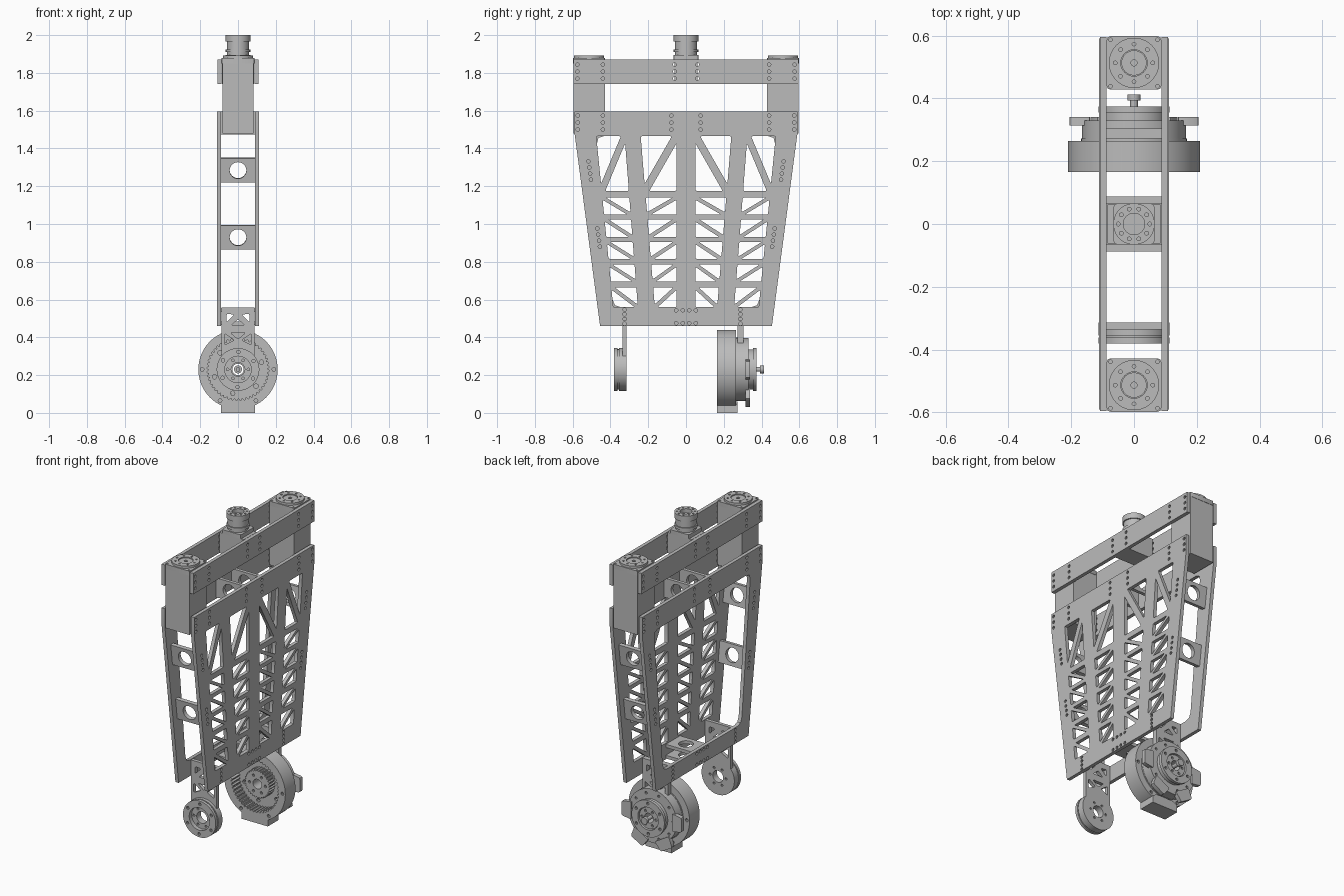
import bpy, bmesh, math
from mathutils import Matrix, Vector

if "Cube" in bpy.data.objects:
    bpy.data.objects.remove(bpy.data.objects["Cube"])

grey = bpy.data.materials.new("machined grey")
grey.use_nodes = True
COLOUR = (0.5, 0.5, 0.5, 1)
grey.diffuse_color = COLOUR
grey.node_tree.nodes["Principled BSDF"].inputs["Base Color"].default_value = COLOUR

# Sketch planes: x -> (y, z), y -> (x, z), z -> (x, y)
PLANES = {
    "x": Matrix(((0, 0, 1), (1, 0, 0), (0, 1, 0))),
    "y": Matrix(((1, 0, 0), (0, 0, -1), (0, 1, 0))),
    "z": Matrix.Identity(3),
}


def plate(name, plane, start, end, outlines, tilt=None):
    """Extrude closed outlines (nested ones are holes) from start to end."""
    curve = bpy.data.curves.new(name, "CURVE")
    curve.dimensions = "2D"
    curve.fill_mode = "BOTH"
    curve.extrude = abs(end - start) / 2
    for outline in outlines:
        spline = curve.splines.new("POLY")
        spline.points.add(len(outline) - 1)
        for point, (u, v) in zip(spline.points, outline):
            point.co = (u, v, 0, 1)
        spline.use_cyclic_u = True
    temp = bpy.data.objects.new(name + " sketch", curve)
    bpy.context.collection.objects.link(temp)
    graph = bpy.context.evaluated_depsgraph_get()
    mesh = bpy.data.meshes.new_from_object(temp.evaluated_get(graph))
    bpy.data.objects.remove(temp)
    axis = "xyz".index(plane)
    shift = Vector((0, 0, 0))
    shift[axis] = (start + end) / 2
    mesh.transform(Matrix.Translation(shift) @ PLANES[plane].to_4x4())
    if tilt:
        pivot, angle = tilt
        move = Matrix.Translation(pivot)
        mesh.transform(move @ Matrix.Rotation(angle, 4, "X") @ move.inverted())
    bm = bmesh.new()
    bm.from_mesh(mesh)
    bmesh.ops.remove_doubles(bm, verts=bm.verts, dist=1e-5)
    bmesh.ops.recalc_face_normals(bm, faces=bm.faces)
    for face in bm.faces:
        face.smooth = True
    bm.to_mesh(mesh)
    bm.free()
    mesh.set_sharp_from_angle(angle=math.radians(30))
    mesh.materials.clear()
    mesh.materials.append(grey)
    obj = bpy.data.objects.new(name, mesh)
    bpy.context.collection.objects.link(obj)
    return obj


def rect(u0, u1, v0, v1):
    return [(u0, v0), (u1, v0), (u1, v1), (u0, v1)]


def circle(u, v, r, n=48):
    return [(u + r * math.cos(math.tau * i / n), v + r * math.sin(math.tau * i / n)) for i in range(n)]


def bolt(u, v, r=0.0095):
    return circle(u, v, r, 10)


def bolt_ring(u, v, ring, count, r=0.008, turn=0.0):
    angles = [turn + math.tau * i / count for i in range(count)]
    return [bolt(u + ring * math.cos(a), v + ring * math.sin(a), r) for a in angles]


def gear(u, v, low, high, teeth):
    radii = (low, low, high, high)
    n = teeth * 4
    return [(u + radii[i % 4] * math.cos(math.tau * i / n),
             v + radii[i % 4] * math.sin(math.tau * i / n)) for i in range(n)]


def rounded(points, r=0.008):
    result = []
    for i, p in enumerate(points):
        p = Vector(p)
        a = p + (Vector(points[i - 1]) - p).normalized() * r
        b = p + (Vector(points[(i + 1) % len(points)]) - p).normalized() * r
        result += [tuple(a), tuple((a + b + 2 * p) / 4), tuple(b)]
    return result


def triangle(corner, p, q, gap=0.13):
    corner, p, q = Vector(corner), Vector(p), Vector(q)
    return rounded([corner, p.lerp(corner, gap), q.lerp(corner, gap)])


# Truss cut-outs of the left side panel
TOP, LOW = 1.465, 0.56
OUTER = (0.475, 0.385)
ROWS = [(1.175, TOP), (1.05, 1.14), (0.93, 1.025), (0.815, 0.905), (0.695, 0.785), (LOW, 0.665)]


def along(at_top, at_low, z):
    return at_low + (at_top - at_low) * (z - LOW) / (TOP - LOW)


def truss(side):
    holes = []
    for outer, inner, flip in ((OUTER, (0.325, 0.255), False),
                               ((0.24, 0.165), (0.05, 0.05), True)):
        for row, (z0, z1) in enumerate(ROWS):
            a, d = [(side * along(*outer, z), z) for z in (z0, z1)]
            b, c = [(side * along(*inner, z), z) for z in (z0, z1)]
            if flip or row == 0:
                holes += [triangle(b, a, c), triangle(d, a, c)]
            else:
                holes += [triangle(a, b, d), triangle(c, b, d)]
    return holes


# Side panels (left one trussed, right one an open frame) and top rails
panel = [(-0.455, 0.46), (0.455, 0.46), (0.59, 1.48), (0.59, 1.595), (-0.59, 1.595), (-0.59, 1.48)]
panel_holes, rail_holes = [], []
for s in (-1, 1):
    for i in range(3):
        panel_holes += [bolt(s * y, 1.5 + 0.037 * i) for y in (0.573, 0.44, 0.077)]
        rail_holes += [bolt(s * y, 1.77 + 0.037 * i) for y in (0.575, 0.44, 0.06)]
    for i in range(4):
        panel_holes += [bolt(s * (0.503 + 0.0045 * i), 1.235 + 0.032 * i),
                        bolt(s * (0.456 + 0.0045 * i), 0.88 + 0.032 * i),
                        bolt(s * 0.325 if s < 0 else 0.288, 0.472 + 0.025 * i)]
    panel_holes += [bolt(s * y, z) for y in (0.017, 0.052) for z in (0.475, 0.543)]
window = rounded([(-OUTER[1], LOW), (OUTER[1], LOW), (OUTER[0], TOP), (-OUTER[0], TOP)], 0.04)
for label, s, cuts in (("left", 1, truss(-1) + truss(1)), ("right", -1, [window])):
    plate(label + "_side_panel", "x", s * 0.09, s * 0.112, [panel] + panel_holes + cuts)
    plate(label + "_top_rail", "x", s * 0.087, s * 0.109, [rect(-0.595, 0.595, 1.74, 1.87)] + rail_holes)

# Spacer plates following the slanted panel edges, and inner cross plates
for label, s in (("front", -1), ("back", 1)):
    for level, y, z in (("upper", 0.512, 1.285), ("lower", 0.465, 0.93)):
        plate(f"{label}_{level}_spacer", "y", s * y - 0.012, s * y + 0.012,
              [rect(-0.09, 0.09, z - 0.065, z + 0.065), circle(0, z, 0.044)],
              tilt=(Vector((0, s * y, z)), -s * 0.132))
    plate(label + "_cross_plate", "y", s * 0.066, s * 0.087,
          [rect(-0.09, 0.09, 1.475, 1.595), circle(0, 1.535, 0.042)])
for label, z in (("upper", 0.533), ("lower", 0.465)):
    plate(label + "_floor_plate", "z", z, z + 0.02,
          [rect(-0.09, 0.09, -0.07, 0.07), circle(0, 0, 0.042)])

# Corner drive housings with round caps
for label, s in (("front", -1), ("back", 1)):
    y = s * 0.513
    plate(label + "_housing", "z", 1.48, 1.85, [rect(-0.083, 0.083, y - 0.083, y + 0.083)])
    plate(label + "_housing_flange", "z", 1.85, 1.878,
          [rounded(rect(-0.087, 0.087, y - 0.085, y + 0.085), 0.012)]
          + [bolt(a * 0.075, y + b * 0.074, 0.006) for a in (-1, 1) for b in (-1, 1)])
    plate(label + "_cap", "z", 1.878, 1.892,
          [circle(0, y, 0.08), circle(0, y, 0.042)] + bolt_ring(0, y, 0.06, 8, 0.006))
    plate(label + "_cap_core", "z", 1.878, 1.887, [circle(0, y, 0.04), bolt(0, y, 0.01)])

# Centre drive
plate("centre_housing", "z", 1.742, 1.87, [rect(-0.085, 0.085, -0.062, 0.062)])
plate("centre_flange", "z", 1.87, 1.895,
      [rounded(rect(-0.066, 0.066, -0.066, 0.066), 0.015)])
plate("centre_motor", "z", 1.895, 1.975, [circle(0, 0, 0.059)])
plate("centre_motor_band", "z", 1.91, 1.925, [circle(0, 0, 0.065)])
plate("centre_cap", "z", 1.965, 2.0,
      [circle(0, 0, 0.066), circle(0, 0, 0.034)] + bolt_ring(0, 0, 0.05, 10, 0.006))

# Hanging arms with truss cut-outs
HUB = 0.23
arm_holes = [rounded([(0, 0.39), (-0.04, 0.425), (0.04, 0.425)]),
             rounded([(0, 0.495), (-0.035, 0.465), (0.035, 0.465)], 0.005)]
for s in (-1, 1):
    arm_holes += [rounded([(s * 0.07, 0.36), (s * 0.07, 0.42), (s * 0.02, 0.385)]),
                  rounded([(s * 0.06, 0.48), (s * 0.06, 0.525), (s * 0.02, 0.52)])]
arm = [rect(-0.088, 0.088, 0.3, 0.558)] + arm_holes
plate("front_arm", "y", -0.336, -0.314, arm)
plate("back_arm", "y", 0.272, 0.304, arm)

# Front bearing wheel
plate("front_bearing_body", "y", -0.355, -0.314,
      [circle(0, HUB, 0.113), circle(0, HUB, 0.036)] + bolt_ring(0, HUB, 0.055, 6, 0.007))
plate("front_bearing_groove", "y", -0.362, -0.355, [circle(0, HUB, 0.107), circle(0, HUB, 0.07)])
plate("front_bearing_rim", "y", -0.38, -0.362,
      [circle(0, HUB, 0.113), circle(0, HUB, 0.07)] + bolt_ring(0, HUB, 0.093, 6, 0.009, 0.5))

# Back drum with inner gearing and foot block
turns = [math.radians(a) for a in (0, 180, 240, 300)]
drum_holes = [bolt(0.19 * math.cos(a), HUB + 0.19 * math.sin(a), 0.01) for a in turns]
plate("drum_ring", "y", 0.165, 0.265, [circle(0, HUB, 0.21, 72), gear(0, HUB, 0.155, 0.165, 48)] + drum_holes)
plate("drum_foot", "y", 0.165, 0.272, [[(-0.09, 0), (0.09, 0), (0.09, 0.045), (0.06, 0.06), (-0.06, 0.06), (-0.09, 0.045)]])
plate("drum_carrier", "y", 0.24, 0.272,
      [circle(0, HUB, 0.168), circle(0, HUB, 0.03)] + bolt_ring(0, HUB, 0.13, 6, 0.012, 0.3))
plate("sun_gear", "y", 0.19, 0.24,
      [gear(0, HUB, 0.08, 0.088, 30), circle(0, HUB, 0.03)] + bolt_ring(0, HUB, 0.055, 6))

# Back gearbox discs, lugs and shaft
plate("gearbox_disc", "y", 0.272, 0.33,
      [circle(0, HUB, 0.166, 64), circle(0, HUB, 0.03)] + bolt_ring(0, HUB, 0.14, 10))
plate("gearbox_step", "y", 0.33, 0.355, [circle(0, HUB, 0.106), circle(0, HUB, 0.03)])
plate("gearbox_rim", "y", 0.355, 0.374,
      [circle(0, HUB, 0.113), circle(0, HUB, 0.07)] + bolt_ring(0, HUB, 0.093, 6, 0.009, 0.5))
plate("gearbox_hub", "y", 0.352, 0.365,
      [circle(0, HUB, 0.066), circle(0, HUB, 0.03)] + bolt_ring(0, HUB, 0.048, 6))
for i, a in enumerate(turns):
    along_r, across = Vector((math.cos(a), math.sin(a))), Vector((-math.sin(a), math.cos(a)))
    corners = [along_r * r + across * w + Vector((0, HUB))
               for r, w in ((0.14, -0.055), (0.206, -0.045), (0.206, 0.045), (0.14, 0.055))]
    plate(f"lug_{i + 1}", "y", 0.314, 0.34, [rounded(corners, 0.01)])
plate("shaft", "y", 0.24, 0.395, [circle(0, HUB, 0.012, 24)])
plate("shaft_knob", "y", 0.393, 0.412, [circle(0, HUB, 0.021, 24)])
